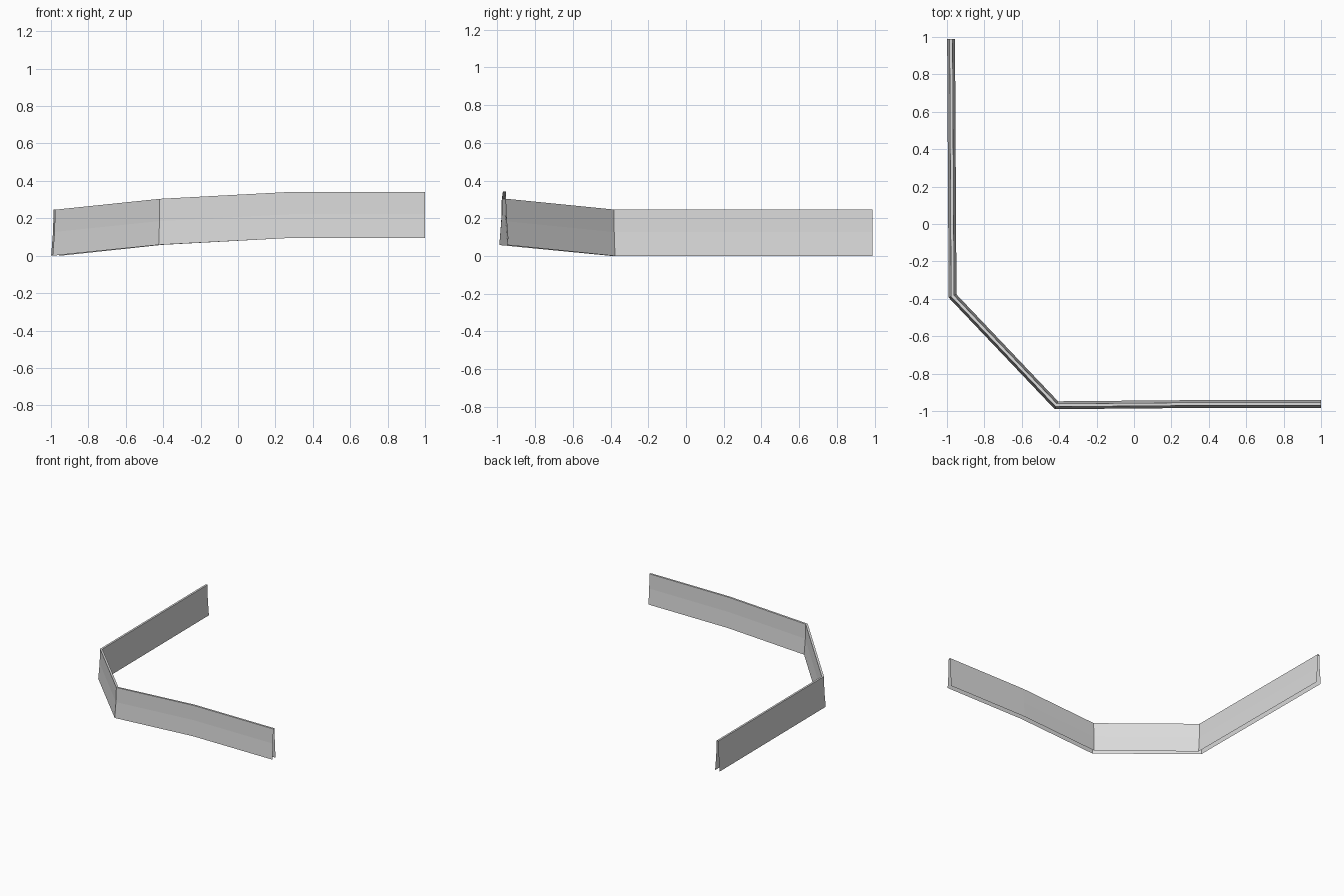
import bpy
import bmesh
from mathutils import Vector

cube = bpy.data.objects.get("Cube")
if cube:
    bpy.data.objects.remove(cube)

# One plain concrete colour
concrete = bpy.data.materials.new("concrete_grey")
concrete.use_nodes = True
grey = (0.7, 0.7, 0.7, 1)
concrete.diffuse_color = grey
concrete.node_tree.nodes["Principled BSDF"].inputs["Base Color"].default_value = grey

# Centre line of the barrier at ground level
PATH = [Vector(p) for p in (
    (-0.978, 0.99, 0),
    (-0.97, -0.385, 0),
    (-0.415, -0.969, 0.058),
    (0.28, -0.963, 0.095),
    (1.0, -0.963, 0.095),
)]

# Half section: half width and height, from foot to top
HALF = [(0.021, 0), (0.011, 0.127), (0.008, 0.246)]
SECTION = HALF + [(-w, h) for w, h in reversed(HALF)]


def side_normal(a, b):
    d = (b - a).to_2d().normalized()
    return Vector((-d.y, d.x, 0))


def sweep(name, path, section, material):
    """Sweep an open section along a path with mitred corners."""
    bm = bmesh.new()
    sides = [side_normal(a, b) for a, b in zip(path, path[1:])]
    rings = []
    for i, point in enumerate(path):
        before = sides[max(i - 1, 0)]
        after = sides[min(i, len(sides) - 1)]
        mitre = (before + after) / (1 + before.dot(after))
        rings.append([bm.verts.new(point + mitre * w + Vector((0, 0, h)))
                      for w, h in section])
    for r, s in zip(rings, rings[1:]):
        for k in range(len(section) - 1):
            bm.faces.new((r[k], r[k + 1], s[k + 1], s[k]))
    mesh = bpy.data.meshes.new(name)
    bm.to_mesh(mesh)
    bm.free()
    mesh.materials.append(material)
    obj = bpy.data.objects.new(name, mesh)
    bpy.context.collection.objects.link(obj)
    return obj


# Hollow wall, open underneath and at both ends
sweep("road_barrier", PATH, SECTION, concrete)
